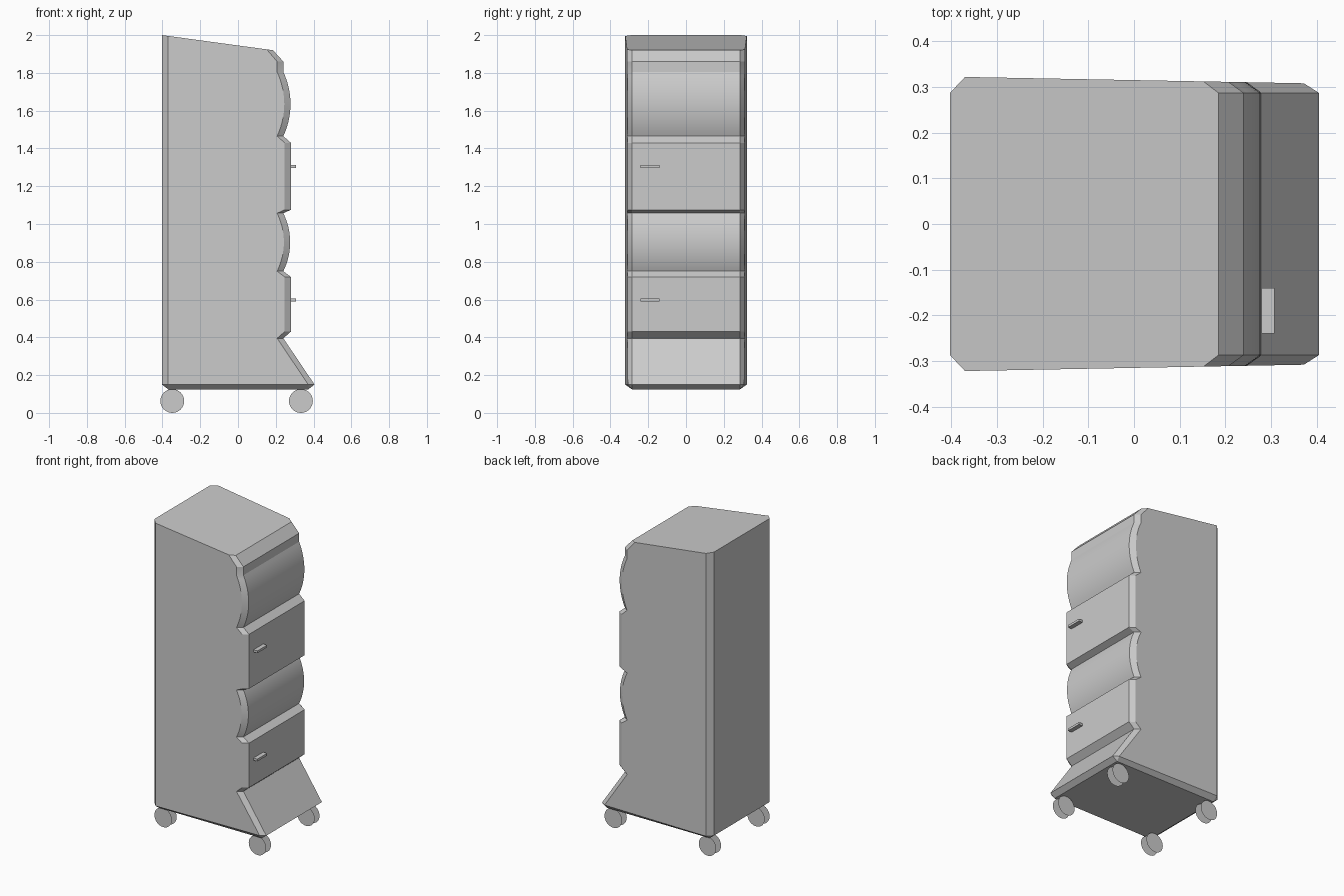
import bpy, bmesh, math
from mathutils import Matrix

cube = bpy.data.objects.get("Cube")
if cube:
    bpy.data.objects.remove(cube)

grey = bpy.data.materials.new("light_grey")
grey.use_nodes = True
colour = (0.6, 0.6, 0.6, 1)
grey.diffuse_color = colour
grey.node_tree.nodes["Principled BSDF"].inputs["Base Color"].default_value = colour


def finish(bm, name, smooth=False):
    mesh = bpy.data.meshes.new(name)
    bm.to_mesh(mesh)
    bm.free()
    mesh.materials.append(grey)
    obj = bpy.data.objects.new(name, mesh)
    bpy.context.collection.objects.link(obj)
    if smooth:
        bpy.ops.object.select_all(action="DESELECT")
        obj.select_set(True)
        bpy.context.view_layer.objects.active = obj
        bpy.ops.object.shade_smooth_by_angle(angle=math.radians(20))
    return obj


def bulge(x, top, bottom, depth, steps=16):
    """Circular arc bowing towards +x between two heights."""
    half = (top - bottom) / 2
    radius = (half * half + depth * depth) / (2 * depth)
    swing = math.asin(half / radius)
    points = []
    for i in range(steps + 1):
        a = swing * (1 - 2 * i / steps)
        points.append((x + depth - radius * (1 - math.cos(a)),
                       (top + bottom) / 2 + radius * math.sin(a)))
    return points


# Cabinet: side profile with two drawers, two bulges and a flared foot
CHAMFER = 0.033
BACK, VALLEY, DRAWER, FOOT = -0.403, 0.24, 0.28, 0.405
BASE, UNDER = 0.15, 0.125
front = [(0.185, 1.92), (VALLEY, 1.86)]
front += bulge(VALLEY, 1.805, 1.465, 0.038)
front += [(DRAWER, 1.43), (DRAWER, 1.075)]
front += bulge(VALLEY, 1.057, 0.75, 0.036)
front += [(DRAWER, 0.72), (DRAWER, 0.43), (VALLEY, 0.395), (FOOT, BASE)]

outer = front + [(FOOT - CHAMFER, UNDER), (BACK + CHAMFER, UNDER), (BACK, BASE), (BACK, 2.0)]
slope = CHAMFER * 0.136
inner = [(x - CHAMFER, z) for x, z in front]
inner[0] = (inner[0][0], inner[0][1] + slope)
inner += [inner[-1], (BACK + CHAMFER, BASE), (BACK + CHAMFER, BASE), (BACK + CHAMFER, 2.0 - slope)]


def side_width(x):
    return 0.315 - 0.0187 * x


bm = bmesh.new()
rings = []
for side, profile in ((-1, inner), (-1, outer), (1, outer), (1, inner)):
    ring = []
    for x, z in profile:
        width = side_width(x) if profile is inner else 0.287
        ring.append(bm.verts.new((x, side * width, z)))
    rings.append(ring)
count = len(outer)
for a, b in zip(rings, rings[1:]):
    for i in range(count):
        j = (i + 1) % count
        bm.faces.new((a[i], a[j], b[j], b[i]))
bm.faces.new(rings[0])
bm.faces.new(rings[-1])
bmesh.ops.remove_doubles(bm, verts=bm.verts, dist=0.0005)
bmesh.ops.recalc_face_normals(bm, faces=bm.faces)
finish(bm, "cabinet_body", smooth=True)

# Drawer handles
for name, z in (("upper_handle", 1.304), ("lower_handle", 0.598)):
    bm = bmesh.new()
    bmesh.ops.create_cube(bm, size=1, matrix=Matrix.Translation((0.294, -0.19, z))
                          @ Matrix.Diagonal((0.028, 0.1, 0.015, 1)))
    finish(bm, name)

# Casters: a pair of thin open discs at each corner
for end, x in (("front", 0.333), ("back", -0.348)):
    for side, sign in (("right", -1), ("left", 1)):
        bm = bmesh.new()
        for y in (0.225, 0.275):
            bmesh.ops.create_circle(
                bm, cap_ends=True, segments=32, radius=0.063,
                matrix=Matrix.Translation((x, sign * y, 0.063))
                @ Matrix.Rotation(math.radians(90), 4, "X"))
        finish(bm, f"{end}_{side}_caster")
